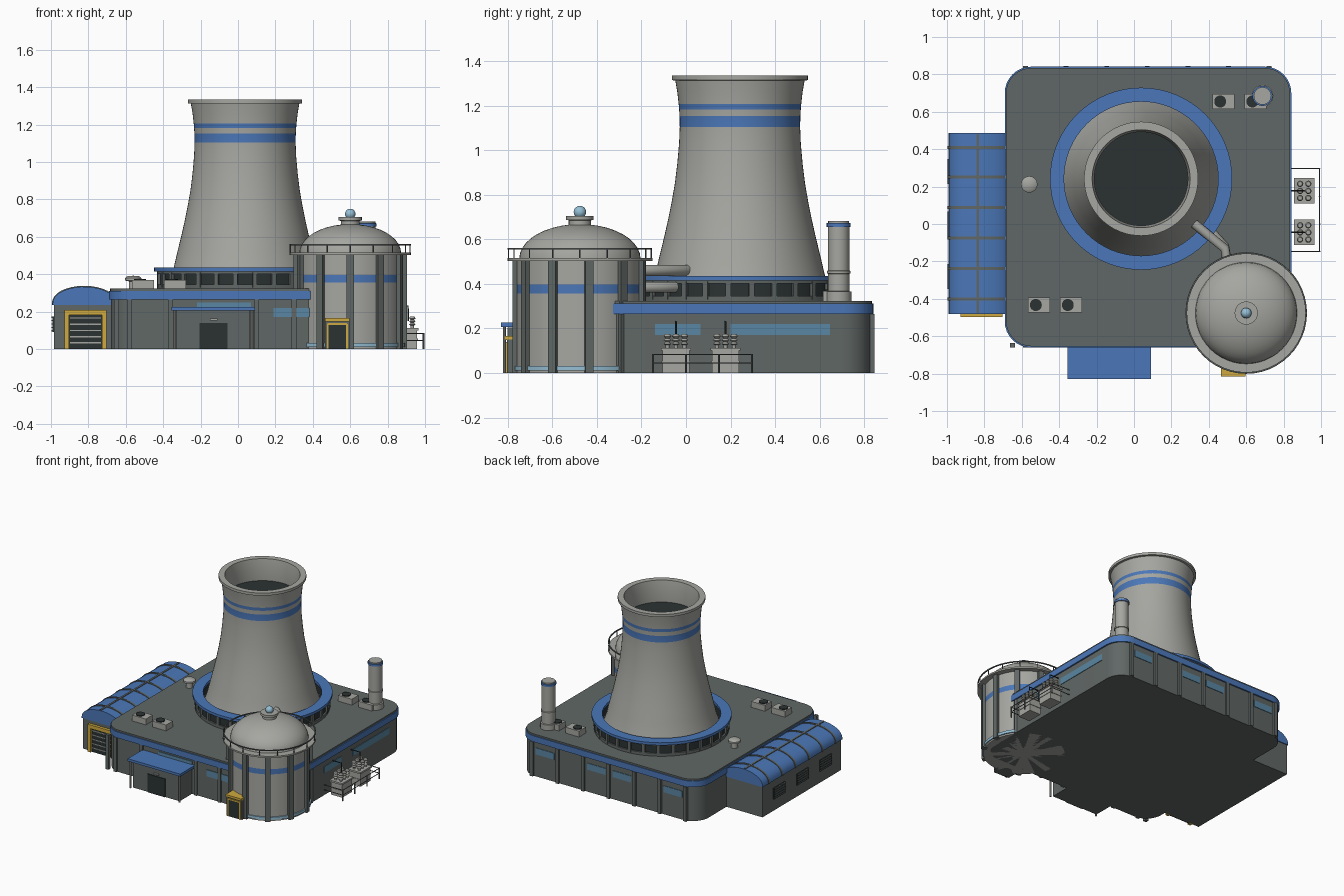
import bpy, bmesh, math
from mathutils import Vector

if "Cube" in bpy.data.objects:
    bpy.data.objects.remove(bpy.data.objects["Cube"])


def mat(name, rgb):
    m = bpy.data.materials.new(name)
    m.diffuse_color = (*rgb, 1)
    m.use_nodes = True
    m.node_tree.nodes["Principled BSDF"].inputs["Base Color"].default_value = m.diffuse_color
    return m


GREY = mat("concrete grey", (.38, .38, .355))
DARK = mat("slate grey", (.118, .137, .132))
BLUE = mat("trim blue", (.07, .185, .48))
BLACK = mat("near black", (.024, .032, .032))
GLASS = mat("window blue", (.1, .24, .36))
PALE = mat("pale blue", (.3, .52, .66))
YELLOW = mat("safety yellow", (.62, .4, .05))


def finish(name, bm, mats, smooth=False):
    bmesh.ops.recalc_face_normals(bm, faces=bm.faces)
    me = bpy.data.meshes.new(name)
    bm.to_mesh(me)
    bm.free()
    for m in mats:
        me.materials.append(m)
    ob = bpy.data.objects.new(name, me)
    bpy.context.collection.objects.link(ob)
    if smooth:
        bpy.ops.object.select_all(action='DESELECT')
        ob.select_set(True)
        bpy.context.view_layer.objects.active = ob
        bpy.ops.object.shade_smooth_by_angle(angle=math.radians(35))
    return ob


def box(name, x0, x1, y0, y1, z0, z1, m, turn=0):
    bm = bmesh.new()
    bmesh.ops.create_cube(bm, size=1)
    for v in bm.verts:
        v.co = Vector(((x0 + x1) / 2 + v.co.x * (x1 - x0), (y0 + y1) / 2 + v.co.y * (y1 - y0),
                       (z0 + z1) / 2 + v.co.z * (z1 - z0)))
    ob = finish(name, bm, [m])
    ob.rotation_euler.z = turn
    return ob


def prism(name, pts, lift, m, smooth=False):
    """Extrude a closed outline of 3D points along a vector."""
    bm = bmesh.new()
    a = [bm.verts.new(p) for p in pts]
    b = [bm.verts.new(Vector(p) + Vector(lift)) for p in pts]
    bm.faces.new(a)
    bm.faces.new(b)
    for i in range(len(a)):
        j = (i + 1) % len(a)
        bm.faces.new((a[i], a[j], b[j], b[i]))
    return finish(name, bm, [m], smooth)


def lathe(name, c, prof, mats, n=32, rule=None, closed=False):
    """Spin (radius, z) pairs round a vertical axis; rule(z) gives the material index."""
    bm = bmesh.new()
    rings = []
    for r, z in prof:
        if r < 1e-5:
            rings.append([bm.verts.new((c[0], c[1], z))] * n)
        else:
            rings.append([bm.verts.new((c[0] + r * math.cos(2 * math.pi * i / n),
                                        c[1] + r * math.sin(2 * math.pi * i / n), z)) for i in range(n)])
    pairs = list(zip(rings, rings[1:])) + ([(rings[-1], rings[0])] if closed else [])
    for a, b in pairs:
        for i in range(n):
            j = (i + 1) % n
            vs = list(dict.fromkeys((a[i], a[j], b[j], b[i])))
            if len(vs) > 2:
                f = bm.faces.new(vs)
                if rule:
                    f.material_index = rule(f)
    return finish(name, bm, mats, True)


def cyl(name, x, y, z0, z1, r, m, n=24):
    return lathe(name, (x, y), [(0, z0), (r, z0), (r, z1), (0, z1)], [m], n)


def ring(name, c, r0, r1, z0, z1, m, n=48):
    return lathe(name, c, [(r0, z0), (r1, z0), (r1, z1), (r0, z1)], [m], n, closed=True)


def tube(name, pts, r, m):
    cu = bpy.data.curves.new(name, 'CURVE')
    cu.dimensions = '3D'
    cu.bevel_depth, cu.bevel_resolution, cu.use_fill_caps = r, 3, True
    sp = cu.splines.new('POLY')
    sp.points.add(len(pts) - 1)
    for p, q in zip(sp.points, pts):
        p.co = (*q, 1)
    cu.materials.append(m)
    ob = bpy.data.objects.new(name, cu)
    bpy.context.collection.objects.link(ob)


def slab(name, grow, z0, z1, m):
    """Rounded rectangle footprint of the main building."""
    pts = []
    for k, (cx, cy) in enumerate(((.70, .70), (-.55, .70), (-.55, -.52), (.70, -.52))):
        for i in range(9):
            a = math.pi / 2 * (k + i / 8)
            pts.append((cx + (.13 + grow) * math.cos(a), cy + (.13 + grow) * math.sin(a), z0))
    return prism(name, pts, (0, 0, z1 - z0), m, True)


# main building
slab("main_building", 0, 0, .31, DARK)
slab("roof_band", .011, .265, .311, BLUE)
slab("roof_slab", .004, .311, .323, DARK)
cols = [-.58 + .217 * i for i in range(7)]
for x in cols:
    box("back_pilaster", x - .013, x + .013, .825, .845, 0, .265, DARK)
for x in (-.65, -.58, -.36, .1, .3):
    box("front_pilaster", x - .013, x + .013, -.66, -.635, 0, .265, DARK)
for i in (0, 2, 3, 5):
    box("back_window", cols[i] + .03, cols[i + 1] - .03, .825, .834, .17, .22, GLASS)
for y0, y1 in ((-.14, .065), (.2, .645)):
    box("side_window", .825, .834, y0, y1, .17, .22, GLASS)
box("front_window", .19, .4, -.655, -.646, .17, .22, GLASS)
box("entrance_top_window", -.22, .07, -.655, -.645, .225, .25, GLASS)

# entrance with canopy
box("entrance_block", -.33, .065, -.80, -.6, 0, .205, DARK)
box("entrance_canopy", -.355, .09, -.83, -.62, .207, .226, BLUE)
box("entrance_door", -.205, -.055, -.806, -.79, 0, .14, BLACK)
box("entrance_lamp", -.15, -.11, -.81, -.79, .152, .162, GREY)
for x in (-.34, .075):
    cyl("canopy_post", x, -.815, 0, .207, .007, GREY, 10)

# side hall with vaulted roof
box("hall_walls", -.985, -.66, -.475, .48, 0, .237, DARK)


def vault(name, y0, y1, a, h, m):
    pts = []
    for i in range(17):
        t = math.pi * i / 16
        s = math.sin(t)
        pts.append((-.822 + a * math.cos(t), y0, .235 + h * max(s, 0) ** .85))
    return prism(name, pts, (0, y1 - y0, 0), m, True)


vault("hall_roof", -.48, .487, .17, .098, BLUE)
for y in (.41, .25, .088, -.075, -.238, -.40):
    vault("hall_roof_rib", y - .008, y + .008, .174, .103, DARK)
box("hall_ridge", -.842, -.828, -.475, .48, .325, .337, DARK)
for y in (-.28, 0, .28):
    box("hall_vent", -.993, -.98, y - .07, y + .07, .09, .175, BLACK)
    for i in range(5):
        z = .095 + i * .018
        box("vent_slat", -.998, -.985, y - .067, y + .067, z, z + .006, DARK)
box("hall_door", -.905, -.725, -.483, -.47, 0, .185, BLACK)
for i in range(5):
    box("hall_door_slat", -.897, -.733, -.487, -.48, .03 + i * .033, .037 + i * .033, GREY)
for x in (-.928, -.728):
    box("hall_door_jamb", x, x + .025, -.497, -.47, 0, .21, YELLOW)
box("hall_door_lintel", -.928, -.703, -.497, -.47, .182, .21, YELLOW)

# cooling tower on a windowed drum
T = (.038, .242)


def tower_rule(f):
    c = f.calc_center_median()
    r = math.hypot(c.x - T[0], c.y - T[1])
    if c.z < 1.171 and r < .25:
        return 2
    return int(r > .266 and (1.1 < c.z < 1.155 or 1.182 < c.z < 1.208))


lathe("cooling_tower", T, [(.42, .32), (.383, .43), (.362, .52), (.34, .61), (.322, .69), (.306, .77), (.292, .85),
      (.281, .94), (.273, 1.03), (.27, 1.103), (.271, 1.153), (.273, 1.183), (.275, 1.207), (.281, 1.26),
      (.29, 1.312), (.305, 1.314), (.305, 1.334), (.262, 1.334), (.25, 1.26), (.252, 1.17), (0, 1.17)],
      [GREY, BLUE, BLACK], 64, tower_rule)
ring("drum_glazing", T, .425, .458, .32, .415, BLACK, 56)
ring("drum_sill", T, .42, .47, .32, .345, DARK, 56)
ring("drum_head", T, .42, .47, .402, .416, DARK, 56)
ring("drum_roof", T, .412, .487, .415, .435, BLUE, 64)
for i in range(28):
    a = 2 * math.pi * (i + .5) / 28
    p = box("drum_post", -.012, .012, -.012, .012, .33, .41, DARK, a)
    p.location = (T[0] + .46 * math.cos(a), T[1] + .46 * math.sin(a), 0)

# domed reactor tank
C = (.6, -.476)
lathe("tank_body", C, [(0, 0), (.283, 0), (.283, .357), (.283, .397), (.283, .51), (0, .51)], [GREY, BLUE], 48,
      lambda f: int(.36 < f.calc_center_median().z < .39))
ring("tank_base_ring", C, .27, .292, .012, .032, PALE)
ring("tank_deck", C, .26, .325, .503, .515, GREY)
lathe("tank_dome", C, [(.272 * math.cos(t * math.pi / 20), .513 + .155 * math.sin(t * math.pi / 20))
                       for t in range(11)], [GREY], 48)
lathe("dome_cap", C, [(.05, .65), (.05, .685), (.062, .687), (.062, .705), (0, .705)], [GREY], 24)
lathe("dome_beacon", C, [(.028 * math.sin(t * math.pi / 10), .722 - .028 * math.cos(t * math.pi / 10))
                         for t in range(11)], [PALE], 20)
for i in range(11):
    a = -math.pi / 2 + 2 * math.pi * i / 11
    p = box("tank_rib", -.02, .02, -.019, .019, 0, .503, DARK, a)
    p.location = (C[0] + .283 * math.cos(a), C[1] + .283 * math.sin(a), 0)
for i in range(16):
    a = 2 * math.pi * i / 16
    cyl("rail_post", C[0] + .32 * math.cos(a), C[1] + .32 * math.sin(a), .51, .56, .0035, DARK, 6)
ring("rail_top", C, .316, .324, .554, .561, DARK)

# tank doorway
box("tank_porch", .465, .597, -.802, -.7, 0, .15, DARK)
box("tank_door", .485, .577, -.806, -.79, 0, .128, BLACK)
box("tank_door_lintel", .465, .597, -.815, -.72, .148, .165, YELLOW)
box("tank_door_header", .478, .584, -.81, -.79, .128, .138, YELLOW)
for x in (.475, .577):
    box("tank_door_jamb", x, x + .01, -.81, -.79, 0, .135, YELLOW)

# pipes between tower and tank
tube("upper_pipe", [(.3, .02, .46), (.33, -.005, .46), (.485, -.13, .46), (.5, -.22, .46)], .025, GREY)
tube("lower_pipe", [(.42, -.05, .385), (.485, -.12, .385), (.5, -.22, .385)], .025, GREY)

# chimney, rooftop fans and vent
S = (.687, .685)
lathe("chimney", S, [(.058, .32), (.058, .365), (.048, .367), (.048, .445), (.053, .447), (.053, .458), (.048, .46),
                     (.048, .655), (.054, .656), (.054, .672), (.047, .673), (.047, .682), (0, .682)],
      [GREY, BLUE], 24, lambda f: int(.6555 < f.calc_center_median().z < .6728))
for x, y in ((.478, .655), (.65, .655), (-.508, -.433), (-.337, -.433)):
    box("fan_unit", x - .058, x + .058, y - .041, y + .041, .322, .368, GREY)
    cyl("fan", x - .017, y, .36, .374, .032, BLACK)
lathe("roof_vent", (-.56, .212), [(.024, .32), (.024, .362), (.044, .366), (.044, .38), (.03, .39), (0, .392)],
      [GREY], 20)

# transformers with fence
for y in (-.045, .177):
    box("transformer", .862, .958, y - .06, y + .06, 0, .1, GREY)
    box("transformer_lid", .856, .964, y - .068, y + .068, .1, .113, GREY)
    box("transformer_seam", .858, .962, y - .064, y + .064, .048, .055, GREY)
    for dx in (-.022, .022):
        for dy in (-.038, 0, .038):
            lathe("insulator", (.91 + dx, y + dy), [(.009, .11), (.009, .125), (.017, .13), (.009, .14), (.017, .147),
                  (.009, .156), (.017, .163), (.012, .174), (0, .174)], [GREY], 12)
    tube("power_line", [(.835, y, .23), (.91, y, .23), (.91, y, .15)], .004, BLACK)
for z in (.045, .083):
    tube("fence_rail", [(.835, -.147, z), (.992, -.147, z), (.992, .296, z), (.835, .296, z)], .0032, DARK)
for y in (-.147, 0, .148, .296):
    cyl("fence_post", .992, y, 0, .085, .0045, DARK, 8)
